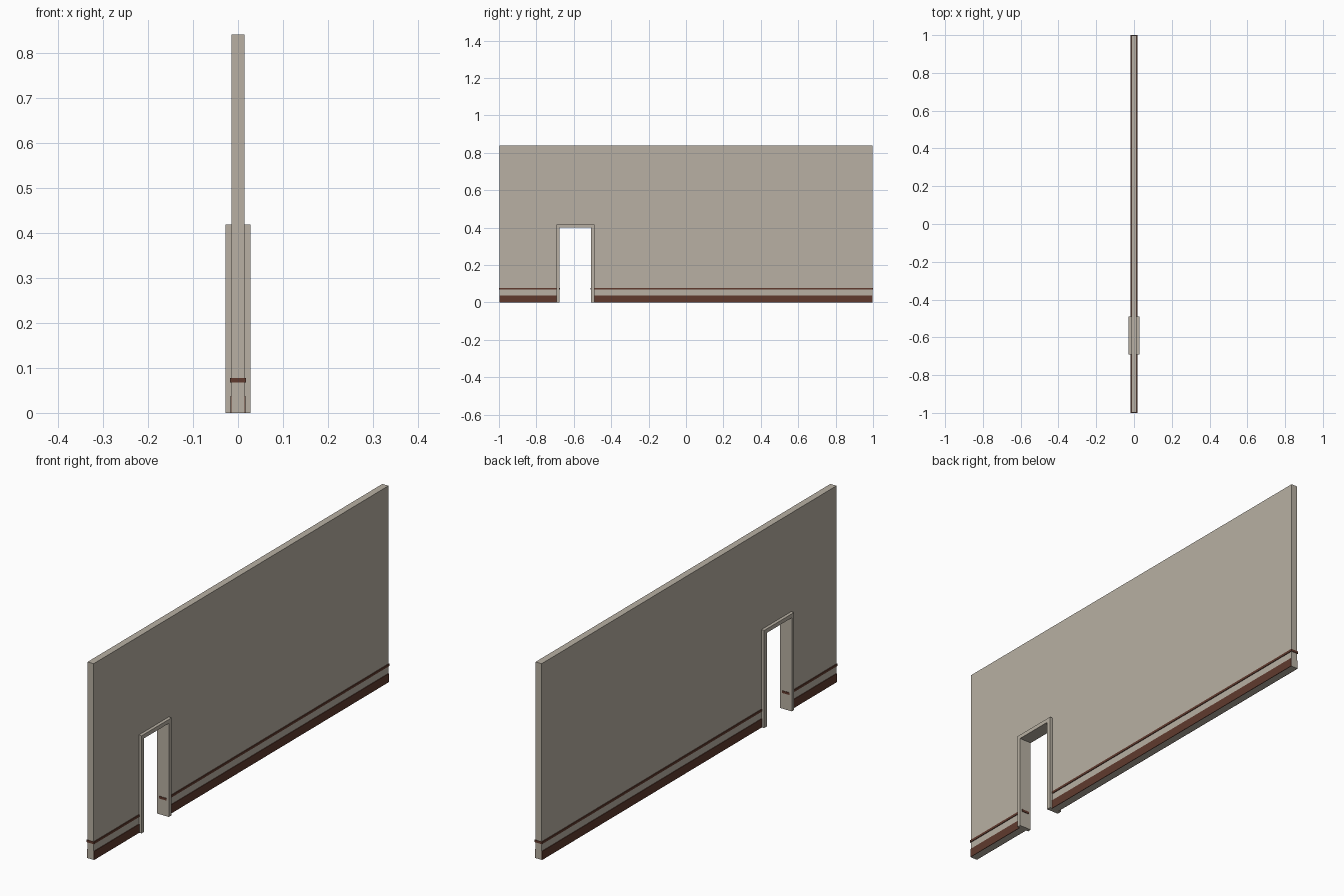
import bpy, bmesh

if "Cube" in bpy.data.objects:
    bpy.data.objects.remove(bpy.data.objects["Cube"])


def material(name, rgb):
    m = bpy.data.materials.new(name)
    m.diffuse_color = (*rgb, 1.0)
    m.use_nodes = True
    m.node_tree.nodes["Principled BSDF"].inputs["Base Color"].default_value = m.diffuse_color
    return m


PLASTER = material("warm_grey_plaster", (0.479, 0.434, 0.366))
WOOD = material("dark_brown_wood", (0.115, 0.042, 0.027))

# Door opening: outer edge of the frame, inner edge, heights
OUT0, OUT1, OUT_TOP = -0.692, -0.489, 0.418
IN0, IN1, IN_TOP = -0.676, -0.508, 0.401
END = 0.998


def extrude_x(name, outline, x0, x1, mat):
    """Extrude a closed (y, z) outline from x0 to x1."""
    bm = bmesh.new()
    face = bm.faces.new([bm.verts.new((x0, y, z)) for y, z in outline])
    ext = bmesh.ops.extrude_face_region(bm, geom=[face])
    moved = [g for g in ext["geom"] if isinstance(g, bmesh.types.BMVert)]
    bmesh.ops.translate(bm, verts=moved, vec=(x1 - x0, 0, 0))
    bmesh.ops.recalc_face_normals(bm, faces=bm.faces)
    me = bpy.data.meshes.new(name)
    bm.to_mesh(me)
    bm.free()
    me.materials.append(mat)
    ob = bpy.data.objects.new(name, me)
    bpy.context.collection.objects.link(ob)
    return ob


def rect(y0, y1, z0, z1):
    return [(y0, z0), (y1, z0), (y1, z1), (y0, z1)]


# Wall panel with a doorway notch
extrude_x("wall", [(-END, 0), (OUT0, 0), (OUT0, OUT_TOP), (OUT1, OUT_TOP),
                   (OUT1, 0), (END, 0), (END, 0.84), (-END, 0.84)],
          -0.0145, 0.0145, PLASTER)

# Door frame lining the opening, proud of both wall faces
extrude_x("door_frame", [(OUT0, 0), (IN0, 0), (IN0, IN_TOP), (IN1, IN_TOP),
                         (IN1, 0), (OUT1, 0), (OUT1, OUT_TOP), (OUT0, OUT_TOP)],
          -0.028, 0.028, PLASTER)

# Baseboards on both faces, rails running through each wall section
for part, y0, y1 in (("short", -END, OUT0), ("long", OUT1, END)):
    for side, s in (("left", -1), ("right", 1)):
        extrude_x(f"baseboard_{part}_{side}", rect(y0, y1, 0, 0.037),
                  s * 0.0145, s * 0.0172, WOOD)
extrude_x("rail_short", rect(-1, IN0 + 0.002, 0.068, 0.078), -0.0175, 0.0175, WOOD)
extrude_x("rail_long", rect(IN1 - 0.002, 1, 0.068, 0.078), -0.0175, 0.0175, WOOD)
